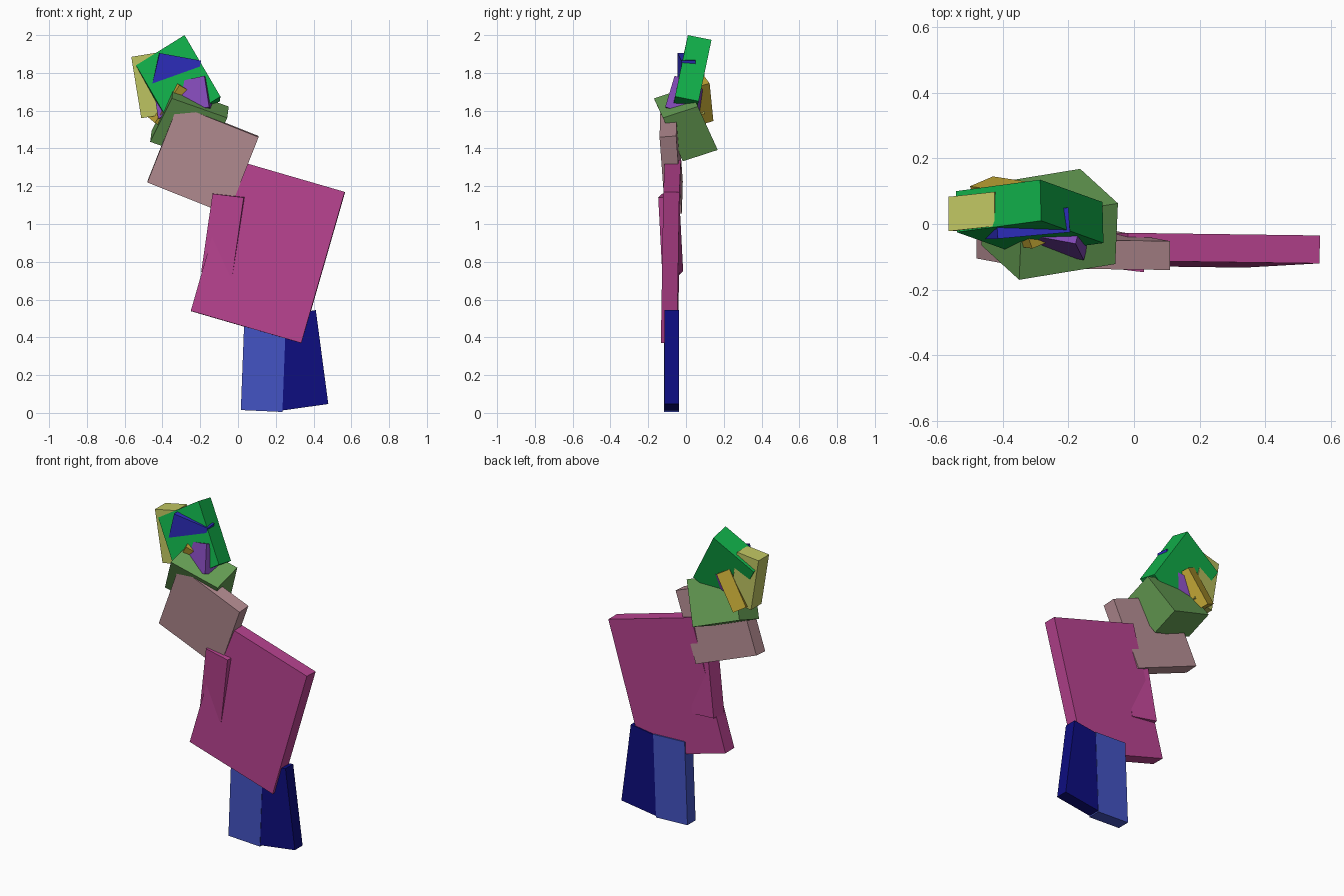
import bpy
import bmesh
from mathutils import Matrix, Vector

cube = bpy.data.objects.get("Cube")
if cube:
    bpy.data.objects.remove(cube, do_unlink=True)


def linear(c):
    c /= 255
    return c / 12.92 if c <= 0.04045 else ((c + 0.055) / 1.055) ** 2.4


def material(name, r, g, b):
    mat = bpy.data.materials.new(name)
    color = (linear(r), linear(g), linear(b), 1)
    mat.diffuse_color = color
    mat.use_nodes = True
    bsdf = next(n for n in mat.node_tree.nodes if n.type == 'BSDF_PRINCIPLED')
    bsdf.inputs["Base Color"].default_value = color
    return mat


def block(name, mat, corner, u, v, d):
    """Tilted box given by one corner and its three edge vectors."""
    u, v, d = Vector(u), Vector(v), Vector(d)
    center = Vector(corner) + (u + v + d) / 2
    frame = Matrix((u, v, d)).transposed().to_4x4()
    bm = bmesh.new()
    bmesh.ops.create_cube(bm, size=1, matrix=frame)
    bmesh.ops.recalc_face_normals(bm, faces=bm.faces)
    mesh = bpy.data.meshes.new(name)
    bm.to_mesh(mesh)
    bm.free()
    mesh.materials.append(mat)
    obj = bpy.data.objects.new(name, mesh)
    obj.location = center
    bpy.context.collection.objects.link(obj)
    return obj


magenta = material("magenta", 184, 67, 144)
dusty_pink = material("dusty pink", 180, 140, 146)
leaf_green = material("leaf green", 102, 158, 84)
bright_green = material("bright green", 16, 172, 72)
olive = material("olive yellow", 192, 198, 98)
mustard = material("mustard", 190, 164, 52)
purple = material("purple", 128, 72, 180)
royal_blue = material("royal blue", 46, 46, 190)
mid_blue = material("mid blue", 68, 84, 196)
navy = material("navy", 13, 13, 128)

# Legs
block("right_leg", mid_blue, (0.015, -0.117, 0.015),
      (0.22, 0, -0.01), (0.02, 0, 0.52), (0, 0.081, 0))
block("left_leg", navy, (0.235, -0.115, 0.013),
      (0.243, 0, 0.034), (-0.066, 0, 0.497), (0, 0.077, 0))

# Torso and arm
block("torso", magenta, (-0.25, -0.125, 0.54),
      (0.585, -0.008, -0.17), (0.23, 0.013, 0.8), (0.002, 0.085, -0.002))
block("arm", magenta, (-0.135, -0.127, 1.16),
      (0.165, -0.02, -0.02), (-0.06, 0.022, -0.415), (0.012, 0.09, 0.005))

# Shoulders and neck
block("shoulders", dusty_pink, (-0.48, -0.105, 1.22),
      (0.427, -0.005, -0.17), (0.162, -0.03, 0.41), (0, 0.088, 0.006))
block("neck", leaf_green, (-0.465, -0.065, 1.435),
      (0.293, 0.048, -0.103), (0.115, -0.105, 0.23), (0.008, 0.185, 0.06))

# Head with the blocks that pass through it
block("head", bright_green, (-0.283, 0.01, 2.0),
      (-0.257, -0.035, -0.16), (0.19, -0.068, -0.325), (-0.003, 0.125, -0.025))
block("hair", olive, (-0.565, -0.022, 1.885),
      (0.14, 0.015, 0.023), (0.053, 0, -0.325), (0, 0.105, 0))
block("eye_block", royal_blue, (-0.415, -0.045, 1.905),
      (0.22, 0.02, -0.04), (-0.045, 0, -0.19), (-0.005, 0.075, 0))
block("mouth_block", purple, (-0.178, -0.06, 1.785),
      (-0.27, 0.05, -0.06), (0.025, -0.05, -0.165), (0.03, 0.12, -0.04))
block("nose_block", mustard, (-0.31, -0.075, 1.735),
      (0.07, 0.03, -0.04), (-0.13, 0.02, -0.2), (-0.06, 0.17, 0.05))
